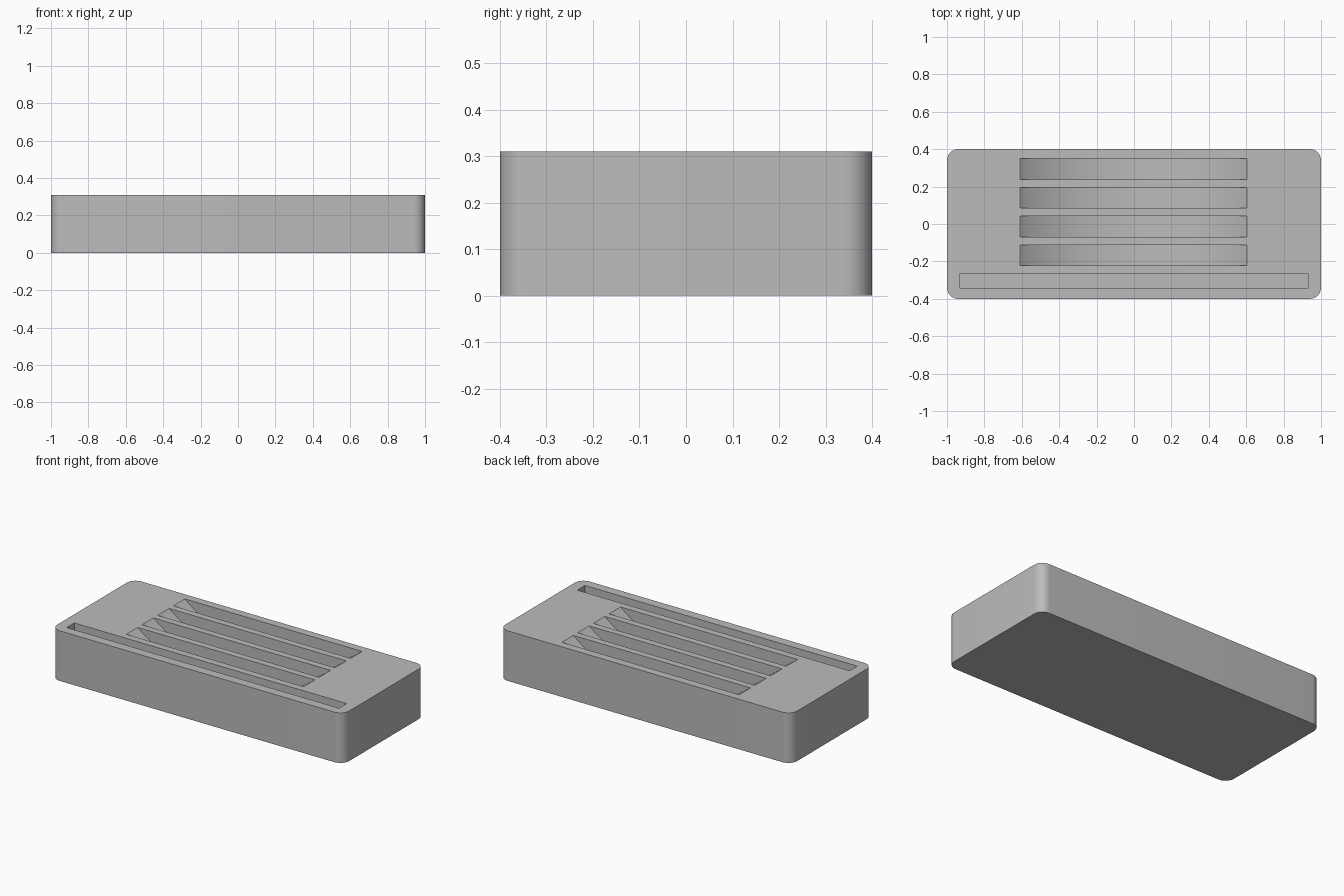
import bpy
import math

old = bpy.data.objects.get("Cube")
if old:
    bpy.data.objects.remove(old, do_unlink=True)

HEIGHT = 0.31
grey = bpy.data.materials.new("plain grey")
grey.use_nodes = True
colour = (0.5, 0.5, 0.5, 1)
grey.diffuse_color = colour
grey.node_tree.nodes["Principled BSDF"].inputs["Base Color"].default_value = colour


def prism(name, outline, axis, start, end):
    """Extrude a 2D outline along y (outline in x, z) or z (outline in x, y)."""
    def place(p, t):
        return (p[0], t, p[1]) if axis == "y" else (p[0], p[1], t)
    n = len(outline)
    verts = [place(p, t) for t in (start, end) for p in outline]
    faces = [tuple(reversed(range(n))), tuple(range(n, 2 * n))]
    faces += [(i, (i + 1) % n, n + (i + 1) % n, n + i) for i in range(n)]
    if axis == "y":
        faces = [f[::-1] for f in faces]
    mesh = bpy.data.meshes.new(name)
    mesh.from_pydata(verts, [], faces)
    mesh.materials.append(grey)
    obj = bpy.data.objects.new(name, mesh)
    bpy.context.collection.objects.link(obj)
    return obj


# Block with rounded upright corners
RADIUS, STEPS = 0.06, 12
outline = []
for quarter, (sx, sy) in enumerate([(1, 1), (-1, 1), (-1, -1), (1, -1)]):
    for i in range(STEPS + 1):
        a = (quarter + i / STEPS) * math.pi / 2
        outline.append((sx * (1 - RADIUS) + RADIUS * math.cos(a),
                        sy * (0.4 - RADIUS) + RADIUS * math.sin(a)))
block = prism("holder_block", outline, "z", 0, HEIGHT)

# Four curved-bottom slots, each a circular segment sunk into the top
cutters = []
HALF, DEPTH, MID = 0.607, 0.215, -0.002
arc_radius = (HALF ** 2 + DEPTH ** 2) / (2 * DEPTH)
spread = math.asin(HALF / arc_radius)
arc = [(MID - HALF, HEIGHT + 0.1)]
for i in range(49):
    a = spread * (i / 24 - 1)
    arc.append((MID + arc_radius * math.sin(a),
                HEIGHT - DEPTH + arc_radius * (1 - math.cos(a))))
arc.append((MID + HALF, HEIGHT + 0.1))
for k in range(4):
    y = 0.294 - 0.1537 * k
    cutters.append(prism("curved_slot_cutter", arc, "y", y - 0.056, y + 0.056))

# Long straight slot along the front
slot = [(-0.934, -0.342), (0.932, -0.342), (0.932, -0.267), (-0.934, -0.267)]
cutters.append(prism("long_slot_cutter", slot, "z", HEIGHT - 0.21, HEIGHT + 0.1))

bpy.context.view_layer.objects.active = block
block.select_set(True)
for cutter in cutters:
    mod = block.modifiers.new("cut", "BOOLEAN")
    mod.operation = "DIFFERENCE"
    mod.solver = "EXACT"
    mod.object = cutter
    bpy.ops.object.modifier_apply(modifier=mod.name)
    bpy.data.objects.remove(cutter, do_unlink=True)

bpy.ops.object.shade_smooth_by_angle(angle=math.radians(25))
